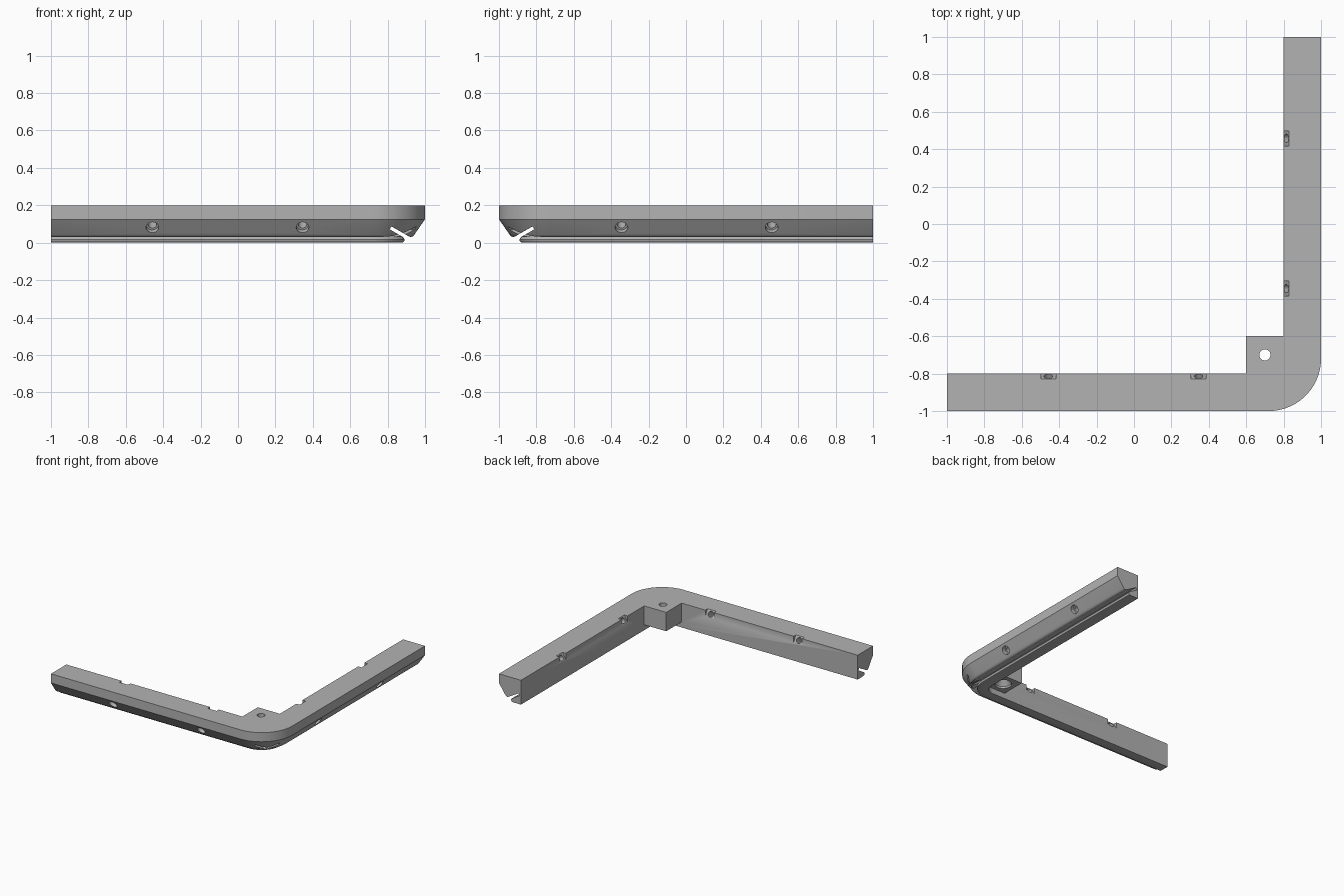
import bpy, bmesh, math
from mathutils import Vector

if "Cube" in bpy.data.objects:
    bpy.data.objects.remove(bpy.data.objects["Cube"])

grey = bpy.data.materials.new("plain_grey")
grey.diffuse_color = (0.45, 0.45, 0.45, 1)
grey.use_nodes = True
grey.node_tree.nodes["Principled BSDF"].inputs["Base Color"].default_value = grey.diffuse_color

C30, S30 = math.cos(math.pi / 6), 0.5
CENTRE, RADIUS = Vector((0.72, -0.72)), 0.28


# arm coordinates: u = depth from the outer side, s = position along the arm
def front_arm(u, s, z):
    return (s, -1 + u, z)


def side_arm(u, s, z):
    return (1 - u, -s, z)


def loft(name, rings):
    """Closed solid through rings of equal point count."""
    bm = bmesh.new()
    vs = [[bm.verts.new(p) for p in r] for r in rings]
    n = len(vs[0])
    for a, b in zip(vs, vs[1:]):
        for i in range(n):
            j = (i + 1) % n
            bm.faces.new((a[i], a[j], b[j], b[i]))
    bm.faces.new(vs[0][::-1])
    bm.faces.new(vs[-1])
    bmesh.ops.recalc_face_normals(bm, faces=bm.faces)
    me = bpy.data.meshes.new(name)
    bm.to_mesh(me)
    bm.free()
    ob = bpy.data.objects.new(name, me)
    bpy.context.collection.objects.link(ob)
    me.materials.append(grey)
    return ob


def box(name, x0, x1, y0, y1, z0, z1):
    return loft(name, [[(x0, y0, z), (x1, y0, z), (x1, y1, z), (x0, y1, z)] for z in (z0, z1)])


def turned(name, profile, n=28):
    """Vertical turned solid at the screw block, profile of (radius, z)."""
    return loft(name, [[(0.70 + r * math.cos(2 * math.pi * i / n),
                         -0.70 + r * math.sin(2 * math.pi * i / n), z) for i in range(n)]
                       for r, z in profile])


def boolean(target, tool, op):
    mod = target.modifiers.new(op, 'BOOLEAN')
    mod.operation, mod.object, mod.solver = op, tool, 'EXACT'
    bpy.context.view_layer.objects.active = target
    bpy.ops.object.modifier_apply(modifier=mod.name)
    bpy.data.objects.remove(tool)


# rail cross-section (u, z): square top, sloped outer face, angled slot, rounded lip
section = [(0, 0.2), (0, 0.125), (0.058, 0.042), (0.066, 0.034), (0.076, 0.031), (0.085, 0.033),
           (0.18, 0.088), (0.19, 0.071), (0.123, 0.032), (0.115, 0.027), (0.11, 0.018),
           (0.111, 0.01), (0.116, 0.003), (0.125, 0), (0.2, 0), (0.2, 0.2)]

# L-shaped rail swept along both arms and the rounded corner
rings = [[front_arm(u, -1, z) for u, z in section]]
STEPS = 24
for k in range(STEPS + 1):
    a = -math.pi / 2 + math.pi / 2 * k / STEPS
    rings.append([(CENTRE.x + (RADIUS - u) * math.cos(a),
                   CENTRE.y + (RADIUS - u) * math.sin(a), z) for u, z in section])
rings.append([side_arm(u, -1, z) for u, z in section])
rail = loft("corner_rail", rings)

# screw block in the inner corner
boolean(rail, box("screw_block", 0.6, 0.802, -0.802, -0.6, 0.045, 0.2), 'UNION')

# countersunk screw hole
boolean(rail, turned("hole_cutter", [(0.065, 0.0), (0.065, 0.06), (0.03, 0.10), (0.03, 0.25)]),
        'DIFFERENCE')

for arm in (front_arm, side_arm):
    # slot runs straight out through the corner
    slot = [(0.04, 0.008), (0.179, 0.0875), (0.189, 0.0715), (0.05, -0.009)]
    boolean(rail, loft("slot_cutter", [[arm(u, s, z) for u, z in slot] for s in (0.73, 1.1)]),
            'DIFFERENCE')
    for s0 in (-0.458, 0.345):
        # stepped bolt hole square to the sloped face
        bolt = []
        for t, r in ((-0.06, 0.034), (0.03, 0.034), (0.031, 0.023), (0.22, 0.023)):
            ring = []
            for i in range(24):
                a = 2 * math.pi * i / 24
                v = r * math.sin(a)
                ring.append(arm(0.032 + t * C30 - v * S30, s0 + r * math.cos(a),
                                0.083 + t * S30 + v * C30))
            bolt.append(ring)
        boolean(rail, loft("bolt_cutter", bolt), 'DIFFERENCE')
        # nut pocket on the inner wall
        pocket = [(0.153, 0.23), (0.205, 0.139), (0.23, 0.139), (0.23, 0.23)]
        boolean(rail, loft("pocket_cutter", [[arm(u, s, z) for u, z in pocket]
                                             for s in (s0 - 0.04, s0 + 0.04)]), 'DIFFERENCE')

# one colour, smooth rounded areas with sharp edges kept
rail.data.materials.clear()
rail.data.materials.append(grey)
for p in rail.data.polygons:
    p.material_index = 0
bpy.ops.object.select_all(action='DESELECT')
rail.select_set(True)
bpy.context.view_layer.objects.active = rail
bpy.ops.object.shade_smooth_by_angle(angle=math.radians(30))
